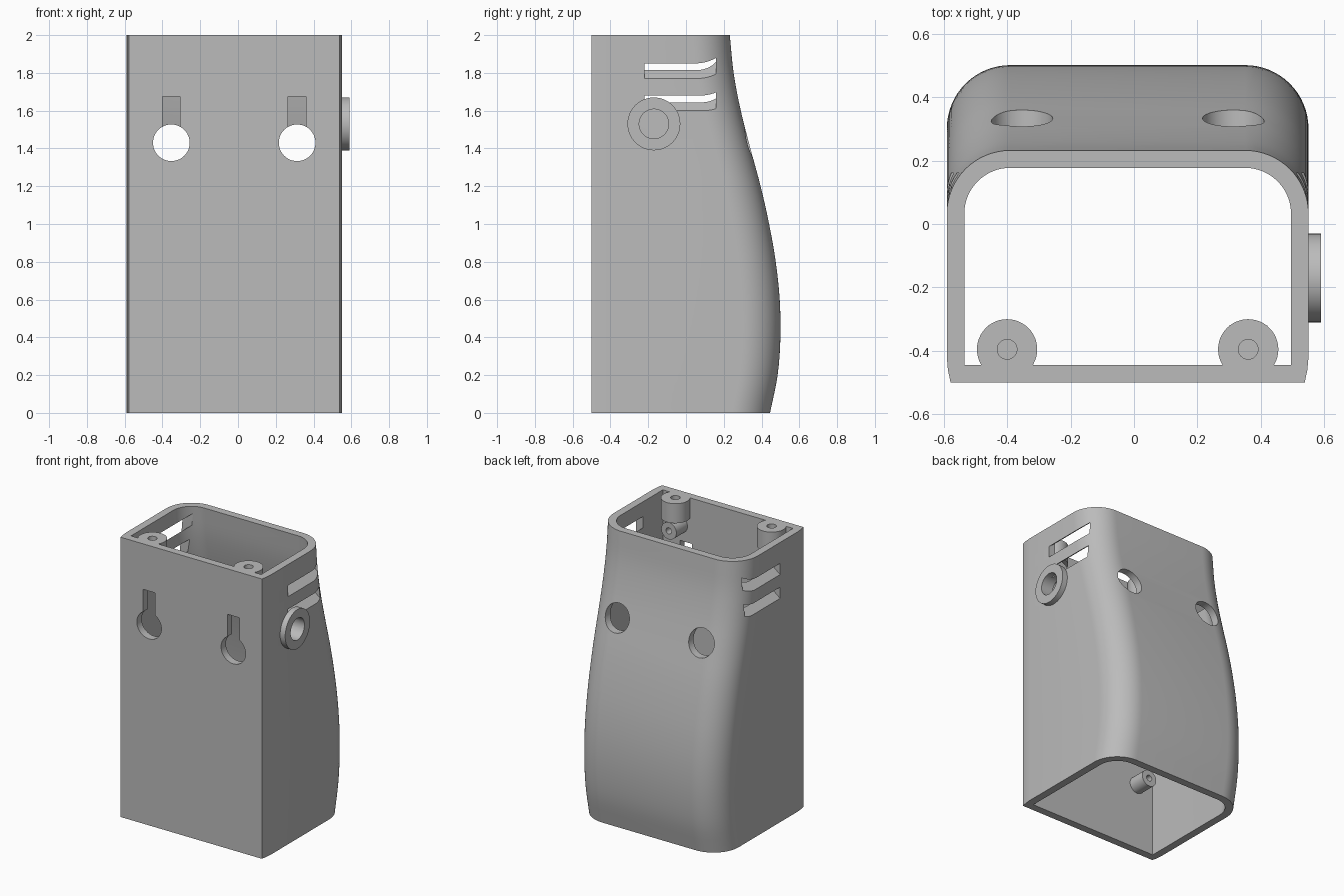
import bpy, bmesh, math
from mathutils import Matrix, Vector

if "Cube" in bpy.data.objects:
    bpy.data.objects.remove(bpy.data.objects["Cube"])

CX = -0.02          # middle of the housing across x
WALL = 0.055

grey = bpy.data.materials.new("plain_grey")
grey.use_nodes = True
grey.diffuse_color = (0.5, 0.5, 0.5, 1)
grey.node_tree.nodes["Principled BSDF"].inputs["Base Color"].default_value = (0.5, 0.5, 0.5, 1)


def finish(bm, name, matrix=Matrix()):
    bmesh.ops.recalc_face_normals(bm, faces=bm.faces)
    mesh = bpy.data.meshes.new(name)
    bm.to_mesh(mesh)
    bm.free()
    mesh.transform(matrix)
    mesh.materials.append(grey)
    obj = bpy.data.objects.new(name, mesh)
    bpy.context.collection.objects.link(obj)
    return obj


def loft(name, loops, closed, matrix=Matrix()):
    """Bridge a series of loops; join the ends or cap them."""
    bm = bmesh.new()
    rows = [[bm.verts.new(p) for p in loop] for loop in loops]
    n = len(rows[0])
    pairs = list(zip(rows, rows[1:]))
    if closed:
        pairs.append((rows[-1], rows[0]))
    else:
        bm.faces.new(rows[0])
        bm.faces.new(rows[-1])
    for a, b in pairs:
        for i in range(n):
            j = (i + 1) % n
            bm.faces.new((a[i], a[j], b[j], b[i]))
    return finish(bm, name, matrix)


def lathe(name, profile, matrix, closed=False, sides=48):
    turn = [2 * math.pi * i / sides for i in range(sides)]
    loops = [[(r * math.cos(t), r * math.sin(t), z) for t in turn] for r, z in profile]
    return loft(name, loops, closed, matrix)


def smooth(obj):
    bpy.ops.object.select_all(action="DESELECT")
    obj.select_set(True)
    bpy.context.view_layer.objects.active = obj
    bpy.ops.object.shade_smooth_by_angle(angle=math.radians(30))


# Curved back: y position against height, smoothly interpolated
BACK = [(0.445, 0), (0.485, 0.2), (0.5, 0.4), (0.496, 0.6), (0.475, 0.8), (0.44, 1.0),
        (0.395, 1.2), (0.341, 1.4), (0.29, 1.6), (0.252, 1.8), (0.232, 2.0)]


def back_y(z):
    ys = [p[0] for p in BACK]
    i = min(int(z / 0.2), len(ys) - 2)
    t = z / 0.2 - i
    b, c = ys[i], ys[i + 1]
    a = ys[i - 1] if i else 2 * b - c
    d = ys[i + 2] if i + 2 < len(ys) else 2 * c - b
    return b + t / 2 * (c - a + t * (2 * a - 5 * b + 4 * c - d + t * (3 * (b - c) + d - a)))


def section(z, inset):
    """Cross-section: flat front, rounded back corners."""
    h, r = 0.57 - inset, 0.2 - inset
    front, back = -0.5 + inset, back_y(z) - inset
    nip = 0 if inset else 0.012
    half = [(h - nip, front), (h - nip * 0.3, front + 0.04), (h, front + 0.08)]
    for k in range(17):
        t = math.pi / 2 * k / 16
        half.append((h - r + r * math.cos(t), back - r + r * math.sin(t)))
    full = half + [(-x, y) for x, y in reversed(half)]
    return [(x + CX, y, z) for x, y in full]


# Open-ended shell
levels = [2 * k / 40 for k in range(41)]
shell = loft("housing_shell",
             [section(z, 0) for z in levels] + [section(z, WALL) for z in reversed(levels)], True)

# Cutters
cutters = []


def box(x0, x1, y0, y1, z0, z1):
    loops = [[(x0, y, z0), (x1, y, z0), (x1, y, z1), (x0, y, z1)] for y in (y0, y1)]
    cutters.append(loft("cutter", loops, False))


ALONG_Y = Matrix.Rotation(-math.pi / 2, 4, "X")
ALONG_X = Matrix.Rotation(math.pi / 2, 4, "Y")

for side in (-1, 1):
    # Keyholes, with the round part drilled through the back as well
    x = CX + side * 0.333
    cutters.append(lathe("cutter", [(0.097, -0.7), (0.097, 0.7)],
                         Matrix.Translation((x, 0, 1.43)) @ ALONG_Y))
    box(x - 0.047, x + 0.047, -0.6, -0.4, 1.45, 1.675)
    # Vents sloping upwards into the housing
    for low in (1.78, 1.61):
        xo, xi = CX + side * 0.62, CX + side * 0.42
        loops = [[(xo, y, low - 0.05), (xo, y, low + 0.03), (xi, y, low + 0.23 - 0.04),
                  (xi, y, low + 0.15 - 0.04)] for y in (-0.22, 0.16)]
        cutters.append(loft("cutter", loops, False))

# Cable hole through the left side
cutters.append(lathe("cutter", [(0.078, 0.42), (0.078, 0.65)],
                     Matrix.Translation((0, -0.17, 1.53)) @ ALONG_X))

for c in cutters:
    c.hide_render = True
    mod = shell.modifiers.new("cut", "BOOLEAN")
    mod.operation = "DIFFERENCE"
    mod.solver = "EXACT"
    mod.object = c
    bpy.context.view_layer.objects.active = shell
    bpy.ops.object.modifier_apply(modifier=mod.name)
for c in cutters:
    bpy.data.objects.remove(c)
smooth(shell)

# Raised collar around the cable hole
smooth(lathe("cable_collar", [(0.14, 0.548), (0.14, 0.59), (0.078, 0.59), (0.078, 0.548)],
             Matrix.Translation((0, -0.17, 1.53)) @ ALONG_X, closed=True))


# Screw bosses with blind holes
def boss(name, radius, hole, length, matrix):
    smooth(lathe(name, [(radius, 0), (radius, length), (hole, length), (hole, length * 0.25)], matrix))


for side, label in ((-1, "right"), (1, "left")):
    x = CX + side * 0.38
    boss("top_boss_" + label, 0.095, 0.031, 0.14, Matrix.Translation((x, -0.395, 1.86)))
    for z, place in ((1.79, "upper"), (0.48, "lower")):
        boss(place + "_wall_boss_" + label, 0.06, 0.022, 0.14,
             Matrix.Translation((x, -0.46, z)) @ ALONG_Y)
